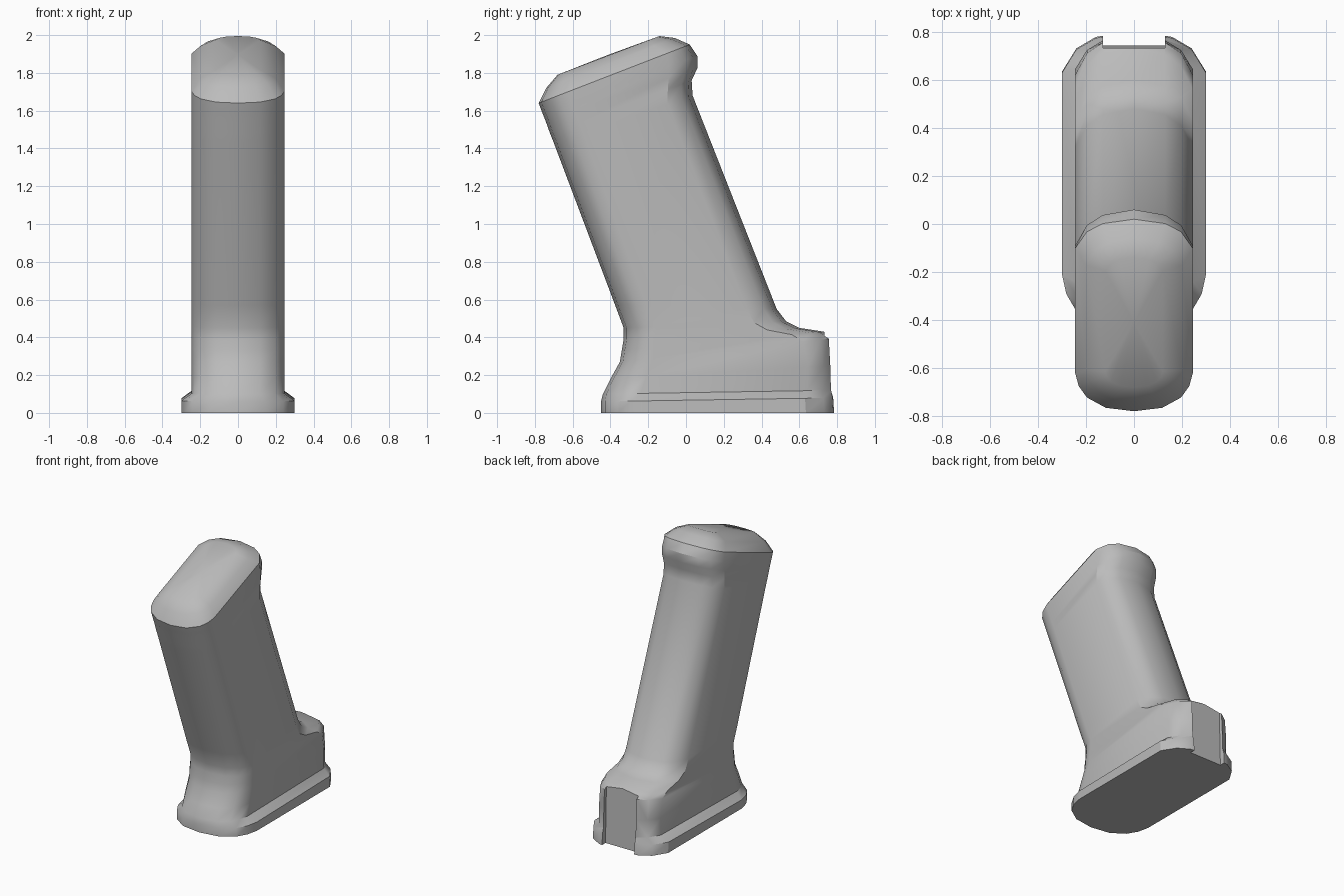
import bpy
import bmesh
import math
from mathutils import Vector

cube = bpy.data.objects.get("Cube")
if cube:
    bpy.data.objects.remove(cube, do_unlink=True)

grey = bpy.data.materials.new("matte grey")
grey.use_nodes = True
colour = (0.5, 0.5, 0.5, 1)
grey.diffuse_color = colour
grey.node_tree.nodes["Principled BSDF"].inputs["Base Color"].default_value = colour

# Rounded end profiles: (fraction of half width, fraction of end depth)
FRONT = [(0, 0), (.48, .09), (.8, .36), (.94, .66), (1, 1)]
BACK = [(1, 1), (.8, .43), (.53, .15), (0, 0)]

# Tilted sections: front y, z, back y, z, half width, front depth, back depth
SECTIONS = [
    # base flange
    (-.45, 0, .805, 0, .30, .24, .17),
    (-.45, .06, .80, .08, .30, .24, .17),
    (-.44, .10, .79, .12, .245, .20, .15),
    # flared foot and rear block
    (-.40, .18, .785, .25, .245, .19, .14),
    (-.35, .27, .78, .395, .245, .18, .16),
    (-.34, .33, .73, .43, .245, .17, .17),
    (-.33, .39, .60, .45, .245, .17, .17),
    (-.33, .45, .53, .485, .245, .17, .17),
    # slanted shaft
    (-.375, .57, .48, .55, .245, .17, .16),
    (-.70, 1.43, .035, 1.68, .245, .17, .14),
    # rear bulge under the cap
    (-.72, 1.48, .03, 1.76, .245, .17, .135),
    (-.745, 1.55, .06, 1.825, .245, .17, .16),
    (-.762, 1.592, .06, 1.89, .245, .17, .16),
    (-.78, 1.64, .02, 1.95, .245, .17, .13),
    # domed cap
    (-.74, 1.72, -.06, 1.985, .20, .14, .12),
    (-.68, 1.79, -.14, 1.995, .12, .07, .06),
]


def section_points(fy, fz, by, bz, half, front_depth, back_depth):
    front, back = Vector((0, fy, fz)), Vector((0, by, bz))
    along = (back - front).normalized()
    side = [front + along * d * front_depth + Vector((w * half, 0, 0))
            for w, d in FRONT]
    side += [back - along * d * back_depth + Vector((w * half, 0, 0))
             for w, d in BACK]
    mirrored = [Vector((-p.x, p.y, p.z)) for p in side[-2:0:-1]]
    return side + mirrored


# Grip body lofted through the sections
bm = bmesh.new()
rings = [[bm.verts.new(p) for p in section_points(*s)] for s in SECTIONS]
for low, high in zip(rings, rings[1:]):
    for i in range(len(low)):
        j = (i + 1) % len(low)
        bm.faces.new((low[i], low[j], high[j], high[i]))
bm.faces.new(rings[0][::-1])

# Softly ridged crown
top = rings[-1]
crown = bm.verts.new((top[0].co + top[len(FRONT) + len(BACK) - 1].co) / 2
                     + Vector((0, 0, .004)))
for i in range(len(top)):
    bm.faces.new((top[i], top[(i + 1) % len(top)], crown))
bmesh.ops.recalc_face_normals(bm, faces=bm.faces)
mesh = bpy.data.meshes.new("grip_body")
bm.to_mesh(mesh)
bm.free()
body = bpy.data.objects.new("grip_body", mesh)
bpy.context.collection.objects.link(body)
mesh.materials.append(grey)

# Rear slot cutter, leaning with the back face
bpy.ops.mesh.primitive_cube_add(size=1, location=(0, .839, .2),
                                rotation=(math.radians(1.5), 0, 0))
cutter = bpy.context.object
cutter.name = "slot_cutter"
cutter.scale = (.26, .2, .8)
cutter.data.materials.append(grey)
cutter.hide_render = True

slot = body.modifiers.new("rear slot", "BOOLEAN")
slot.operation = "DIFFERENCE"
slot.solver = "EXACT"
slot.object = cutter

bpy.ops.object.select_all(action="DESELECT")
body.select_set(True)
bpy.context.view_layer.objects.active = body
bpy.ops.object.modifier_apply(modifier=slot.name)
bpy.data.objects.remove(cutter, do_unlink=True)
bpy.ops.object.shade_smooth_by_angle(angle=math.radians(31))
